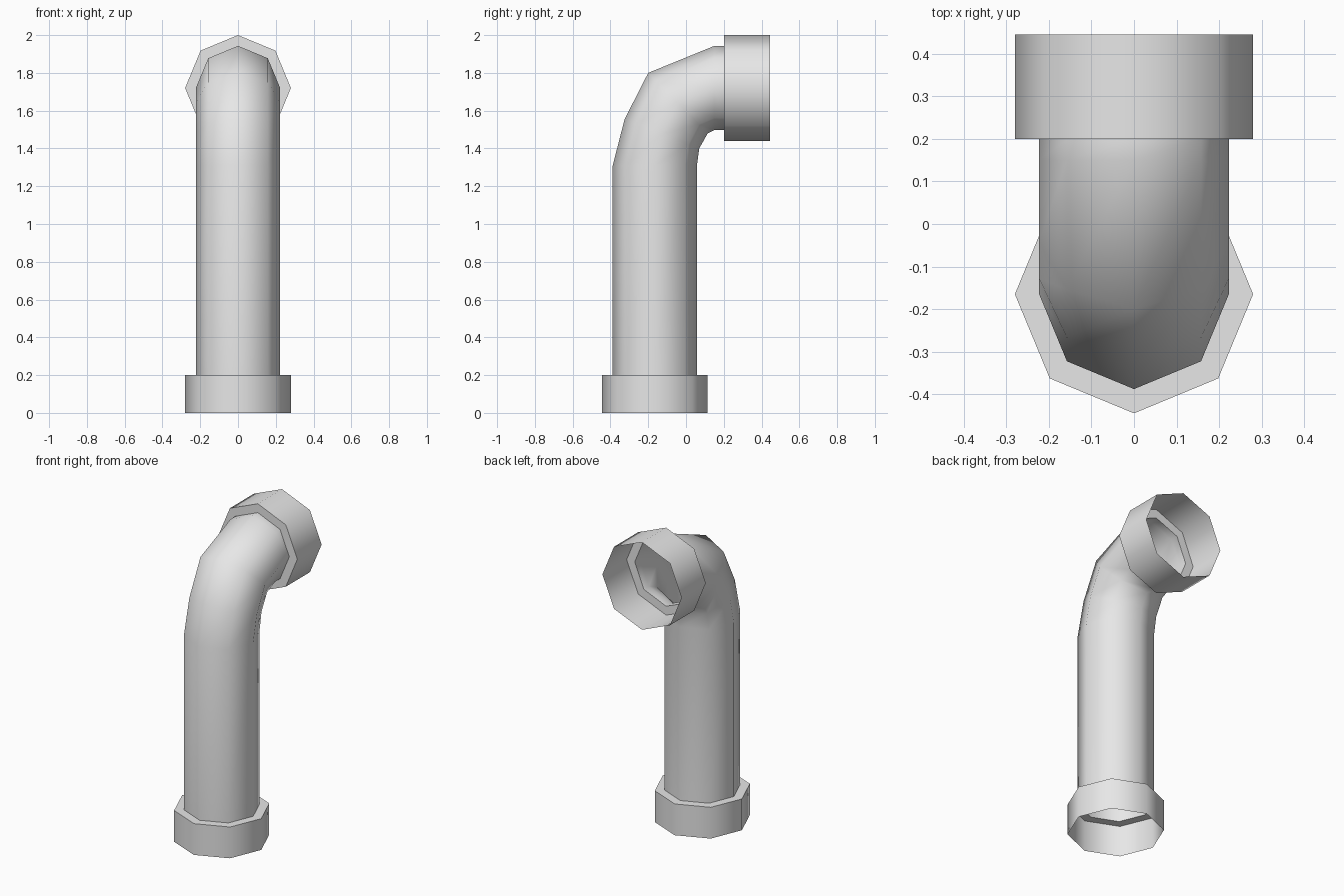
import bpy, bmesh, math
from mathutils import Vector

if "Cube" in bpy.data.objects:
    bpy.data.objects.remove(bpy.data.objects["Cube"], do_unlink=True)

SIDES = 8
PIPE_R, COLLAR_R = 0.223, 0.28

grey = bpy.data.materials.new("light_grey")
grey.use_nodes = True
colour = (0.8, 0.8, 0.8, 1)
grey.diffuse_color = colour
grey.node_tree.nodes["Principled BSDF"].inputs["Base Color"].default_value = colour


def ring(outer, inner, radius):
    """Octagon spanning two (y, z) points, with half-width radius along x."""
    a, b = Vector((0, *outer)), Vector((0, *inner))
    mid, arm = (a + b) / 2, (a - b) / 2
    side = Vector((radius, 0, 0))
    steps = [2 * math.pi * i / SIDES for i in range(SIDES)]
    return [mid + arm * math.cos(t) + side * math.sin(t) for t in steps]


def tube(name, rings):
    """Open surface lofted through rings, running from foot to outlet."""
    bm = bmesh.new()
    loops = [[bm.verts.new(p) for p in r] for r in rings]
    for low, high in zip(loops, loops[1:]):
        for i in range(SIDES):
            j = (i + 1) % SIDES
            bm.faces.new((low[i], low[j], high[j], high[i]))
    mesh = bpy.data.meshes.new(name)
    bm.to_mesh(mesh)
    bm.free()
    obj = bpy.data.objects.new(name, mesh)
    bpy.context.collection.objects.link(obj)
    mesh.materials.append(grey)
    bpy.ops.object.select_all(action="DESELECT")
    obj.select_set(True)
    bpy.context.view_layer.objects.active = obj
    bpy.ops.object.shade_smooth_by_angle(angle=math.radians(60))


def level(z, r):
    return ring((-0.165 - r, z), (-0.165 + r, z), r)


def upright(y, r):
    return ring((y, 1.72 + r), (y, 1.72 - r), r)


# Bent pipe: straight shaft, elbow, short outlet
tube("pipe", [
    level(0.2, PIPE_R),
    level(1.31, PIPE_R),
    ring((-0.325, 1.555), (0.07, 1.40), PIPE_R),
    ring((-0.2, 1.80), (0.115, 1.48), PIPE_R),
    upright(0.15, PIPE_R),
    upright(0.2, PIPE_R),
])

# Wide open collars, each with a shoulder meeting the pipe
tube("foot_collar", [level(0, COLLAR_R), level(0.2, COLLAR_R), level(0.2, PIPE_R)])
tube("outlet_collar", [upright(0.2, PIPE_R), upright(0.2, COLLAR_R), upright(0.445, COLLAR_R)])
